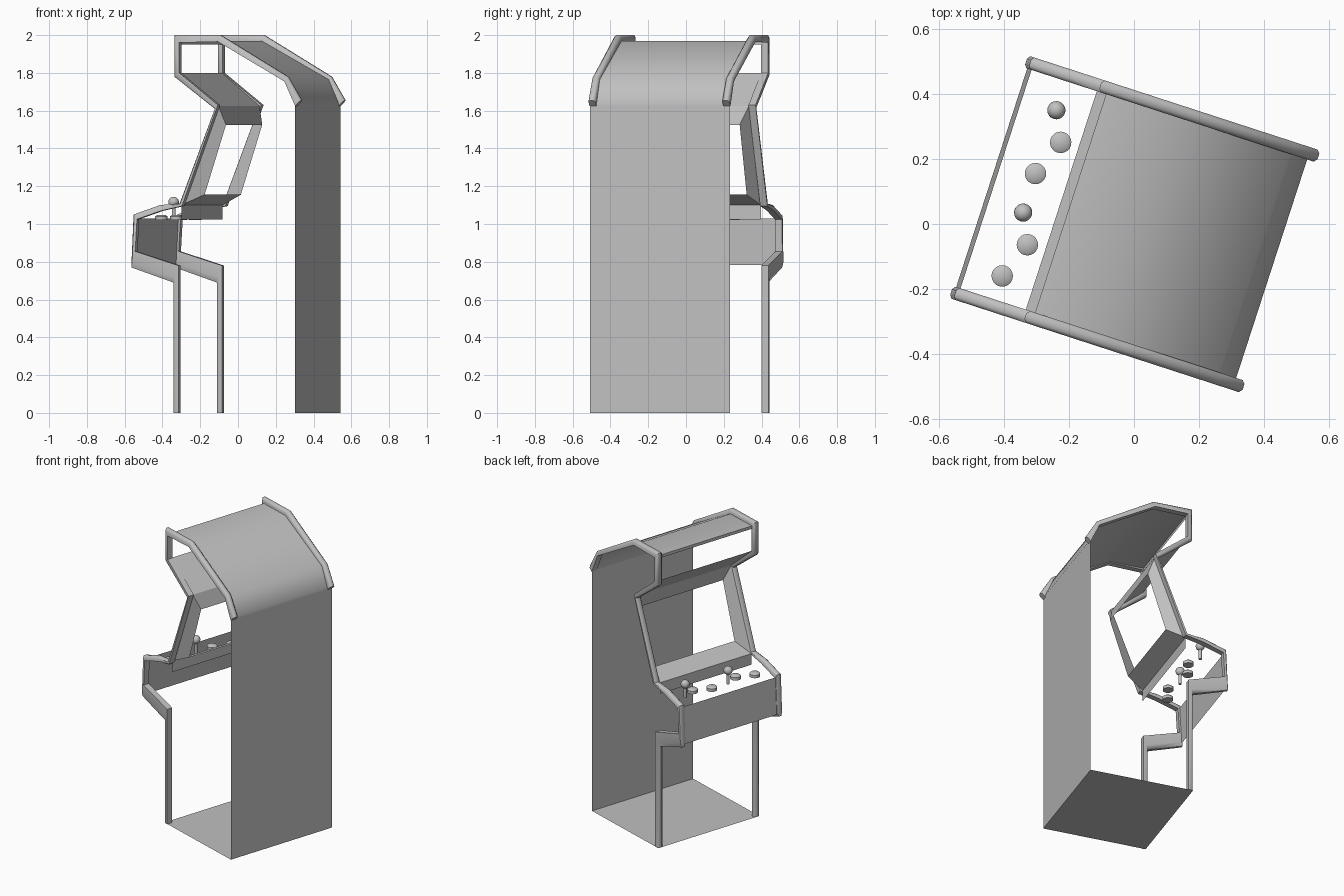
import bpy, bmesh, math
from mathutils import Matrix

if "Cube" in bpy.data.objects:
    bpy.data.objects.remove(bpy.data.objects["Cube"])

TURN = math.radians(-18)   # the cabinet stands turned about z
IN, OUT = 0.353, 0.392     # inner and outer half widths

grey = bpy.data.materials.new("cabinet grey")
grey.diffuse_color = (0.53, 0.53, 0.53, 1)
grey.use_nodes = True
grey.node_tree.nodes["Principled BSDF"].inputs["Base Color"].default_value = grey.diffuse_color


def finish(name, bm, angle=50, recalc=False):
    if recalc:
        bmesh.ops.recalc_face_normals(bm, faces=bm.faces)
    me = bpy.data.meshes.new(name)
    bm.to_mesh(me)
    bm.free()
    me.polygons.foreach_set("use_smooth", [True] * len(me.polygons))
    me.set_sharp_from_angle(angle=math.radians(angle))
    me.materials.append(grey)
    ob = bpy.data.objects.new(name, me)
    ob.rotation_euler.z = TURN
    bpy.context.collection.objects.link(ob)
    return ob


def sheet(name, rows, angle=50):
    """Sheet across the width; rows are (depth, height, half width)."""
    bm = bmesh.new()
    pairs = [[bm.verts.new((u, s * w, z)) for s in (-1, 1)] for u, z, w in rows]
    for a, b in zip(pairs, pairs[1:]):
        bm.faces.new((a[0], b[0], b[1], a[1]))
    return finish(name, bm, angle)


def trim(name, side):
    """Rounded edge strip following the side outline."""
    outer = [(-.235, 0), (-.235, .69), (-.47, .77), (-.457, 1.05), (-.31, 1.10),
             (-.20, 1.11), (-.005, 1.61), (-.23, 1.78), (-.23, 2.0), (.025, 2.0),
             (.40, 1.78), (.475, 1.655)]
    inner = [(-.205, 0), (-.205, .78), (-.445, .855), (-.435, 1.025), (-.30, 1.07),
             (-.185, 1.095), (.015, 1.63), (-.20, 1.80), (-.20, 1.96), (.015, 1.965),
             (.385, 1.755), (.445, 1.625)]
    # (blend from inner to outer, half width) around the cross-section
    section = [(0, IN), (0, OUT), (.7, OUT), (1, OUT - .01), (1, IN + .01), (.7, IN)]
    bm = bmesh.new()
    rings = []
    for (ou, oz), (iu, iz) in zip(outer, inner):
        rings.append([bm.verts.new((iu + (ou - iu) * t, side * v, iz + (oz - iz) * t))
                      for t, v in section])
    n = len(section)
    for a, b in zip(rings, rings[1:]):
        for i in range(n):
            j = (i + 1) % n
            bm.faces.new((a[i], a[j], b[j], b[i]))
    bm.faces.new(rings[0])
    bm.faces.new(rings[-1][::-1])
    return finish(name, bm, 50, True)


# Side edge trims
trim("side_trim_near", -1)
trim("side_trim_far", 1)

# Top, back and floor shell (sides are open)
sheet("top_and_back_shell", [(-.205, 1.97, IN), (.015, 1.97, IN), (.39, 1.765, IN),
                             (.445, 1.64, IN), (.445, 1.625, .39), (.445, 0, .39)])
sheet("floor_panel", [(.445, 0, .39), (-.235, 0, .39)])

# Marquee surround: thin lips above and below the open sign
sheet("marquee_top_lip", [(-.205, 1.95, IN), (-.205, 1.97, IN)])
sheet("speaker_panel", [(.005, 1.625, IN), (-.205, 1.80, IN)])

# Control desk: front panel and riser under the screen
sheet("control_front_panel", [(-.46, .782, IN), (-.446, 1.03, IN)])
sheet("screen_riser", [(-.2, 1.025, IN), (-.2, 1.10, IN)])

# Recessed screen surround, open in the middle
bm = bmesh.new()
rect = lambda b, t, w: [bm.verts.new(p) for p in (
    (b[0], -w, b[1]), (b[0], w, b[1]), (t[0], w, t[1]), (t[0], -w, t[1]))]
rim = rect((-.2, 1.10), (.005, 1.625), IN)
hole = rect((-.085, 1.155), (.034, 1.525), .31)
for i in range(4):
    j = (i + 1) % 4
    bm.faces.new((rim[j], rim[i], hole[i], hole[j]))
finish("screen_surround", bm, 30)


# Buttons and joysticks, repeated for two players
def button(name, u, v):
    bm = bmesh.new()
    for r1, r2, z, h in ((.033, .033, 1.03, .02), (.033, .022, 1.044, .008)):
        bmesh.ops.create_cone(bm, cap_ends=True, segments=20, radius1=r1, radius2=r2,
                              depth=h, matrix=Matrix.Translation((u, v, z)))
    finish(name, bm, 40)


def joystick(name, u, v):
    bm = bmesh.new()
    bmesh.ops.create_cone(bm, cap_ends=True, segments=12, radius1=.01, radius2=.01,
                          depth=.08, matrix=Matrix.Translation((u, v, 1.065)))
    bmesh.ops.create_uvsphere(bm, u_segments=20, v_segments=12, radius=.028,
                              matrix=Matrix.Translation((u, v, 1.116)))
    finish(name, bm, 50)


for k, v in enumerate((.259, -.072), 1):
    joystick(f"joystick_{k}", -.335, v)
    button(f"button_{k}_rear", -.292, v - .09)
    button(f"button_{k}_front", -.336, v - .205)
